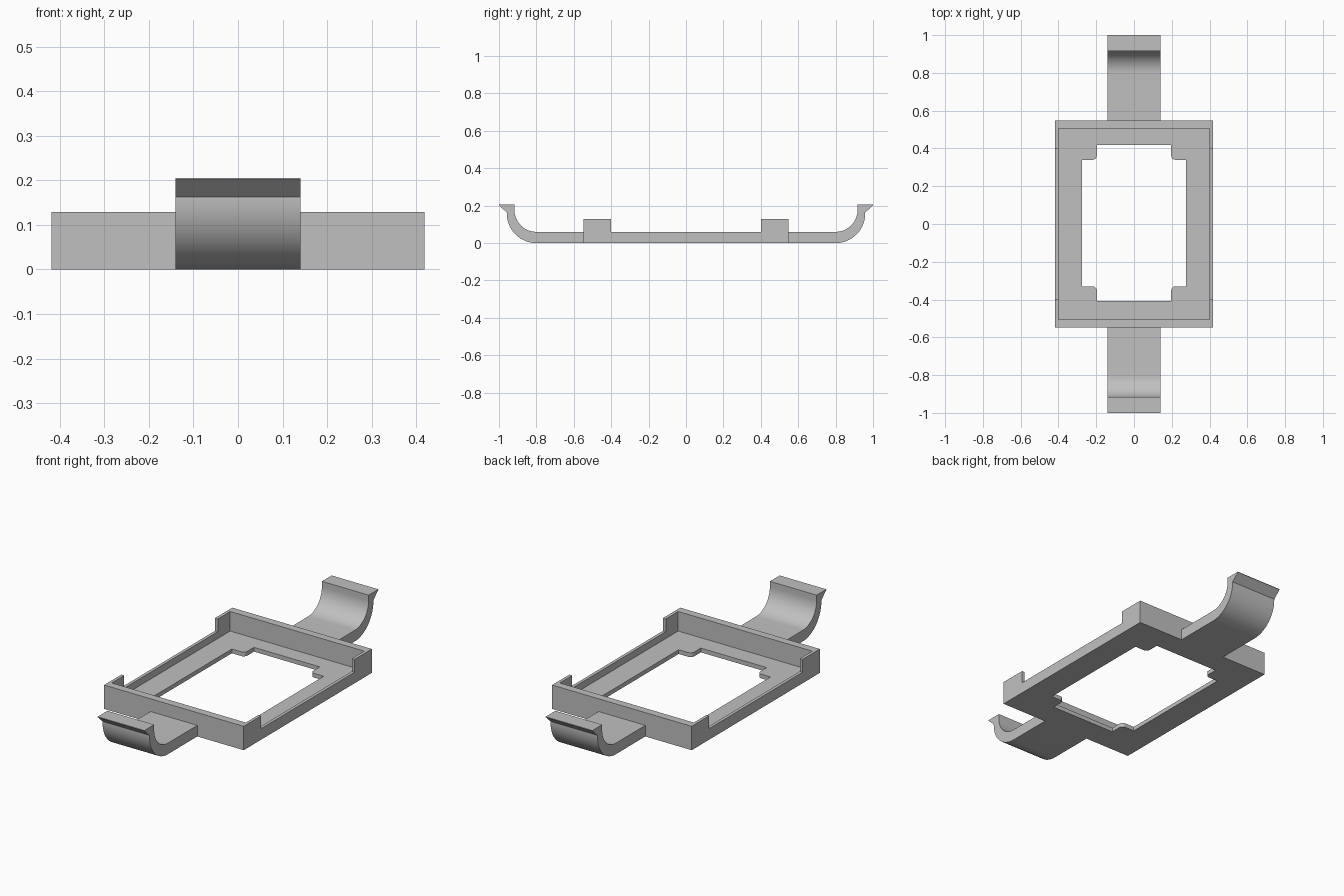
import bpy, bmesh
from math import sin, cos, pi, radians

cube = bpy.data.objects.get("Cube")
if cube:
    bpy.data.objects.remove(cube, do_unlink=True)

grey = bpy.data.materials.new("plain grey")
grey.use_nodes = True
grey.diffuse_color = (0.53, 0.53, 0.53, 1)
grey.node_tree.nodes["Principled BSDF"].inputs["Base Color"].default_value = grey.diffuse_color


def prism(name, points, direction):
    """Extrude a closed outline of 3D points along a direction."""
    bm = bmesh.new()
    face = bm.faces.new([bm.verts.new(p) for p in points])
    result = bmesh.ops.extrude_face_region(bm, geom=[face])
    moved = [v for v in result["geom"] if isinstance(v, bmesh.types.BMVert)]
    bmesh.ops.translate(bm, verts=moved, vec=direction)
    bmesh.ops.recalc_face_normals(bm, faces=bm.faces)
    mesh = bpy.data.meshes.new(name)
    bm.to_mesh(mesh)
    bm.free()
    mesh.materials.append(grey)
    obj = bpy.data.objects.new(name, mesh)
    bpy.context.collection.objects.link(obj)
    return obj


def block(name, hx, hy, z0, z1):
    outline = [(-hx, -hy, z0), (hx, -hy, z0), (hx, hy, z0), (-hx, hy, z0)]
    return prism(name, outline, (0, 0, z1 - z0))


def activate(obj):
    bpy.ops.object.select_all(action="DESELECT")
    obj.select_set(True)
    bpy.context.view_layer.objects.active = obj


def cut(obj, cutter):
    mod = obj.modifiers.new("cut", "BOOLEAN")
    mod.operation = "DIFFERENCE"
    mod.solver = "EXACT"
    mod.object = cutter
    activate(obj)
    bpy.ops.object.modifier_apply(modifier=mod.name)
    bpy.data.objects.remove(cutter, do_unlink=True)


def arc(cy, cz, radius, start, end, steps):
    angles = [start + (end - start) * i / steps for i in range(steps + 1)]
    return [(cy + radius * cos(a), cz + radius * sin(a)) for a in angles]


# Tray with a thin floor, tall ends and lowered side walls
WALL_Y, RAIL = 0.548, 0.06
frame = block("frame", 0.418, WALL_Y, 0, 0.129)
cut(frame, block("tray_cutter", 0.401, 0.506, 0.023, 0.3))
cut(frame, block("side_cutter", 0.6, 0.4, RAIL, 0.3))

# Window whose corners are filled by small tabs with one rounded corner
HX, HY, TX, TY, R = 0.275, 0.413, 0.197, 0.335, 0.022
quarter = [(HX, TY)] + arc(TX + R, TY + R, R, 1.5 * pi, pi, 6) + [(TX, HY)]
window = []
for sx, sy in ((1, 1), (-1, 1), (-1, -1), (1, -1)):
    corner = quarter if sx * sy > 0 else quarter[::-1]
    window += [(sx * x, sy * y + 0.005, -0.1) for x, y in corner]
cut(frame, prism("window_cutter", window, (0, 0, 0.3)))

# Curved spring clips with a hooked lip, one at each end
BEND, TOP = 0.8, 0.205
profile = [(WALL_Y, 0)]
profile += arc(BEND, 0.158, 0.158, -pi / 2, 0, 20)
profile += [(0.958, 0.163), (1.0, 0.202), (1.0, TOP), (0.917, TOP)]
profile += arc(BEND, RAIL + 0.117, 0.117, 0, -pi / 2, 20)
profile += [(WALL_Y, RAIL)]
for name, side in (("back_clip", 1), ("front_clip", -1)):
    clip = prism(name, [(-0.14, side * y, z) for y, z in profile], (0.28, 0, 0))
    activate(clip)
    bpy.ops.object.shade_smooth_by_angle(angle=radians(25))
